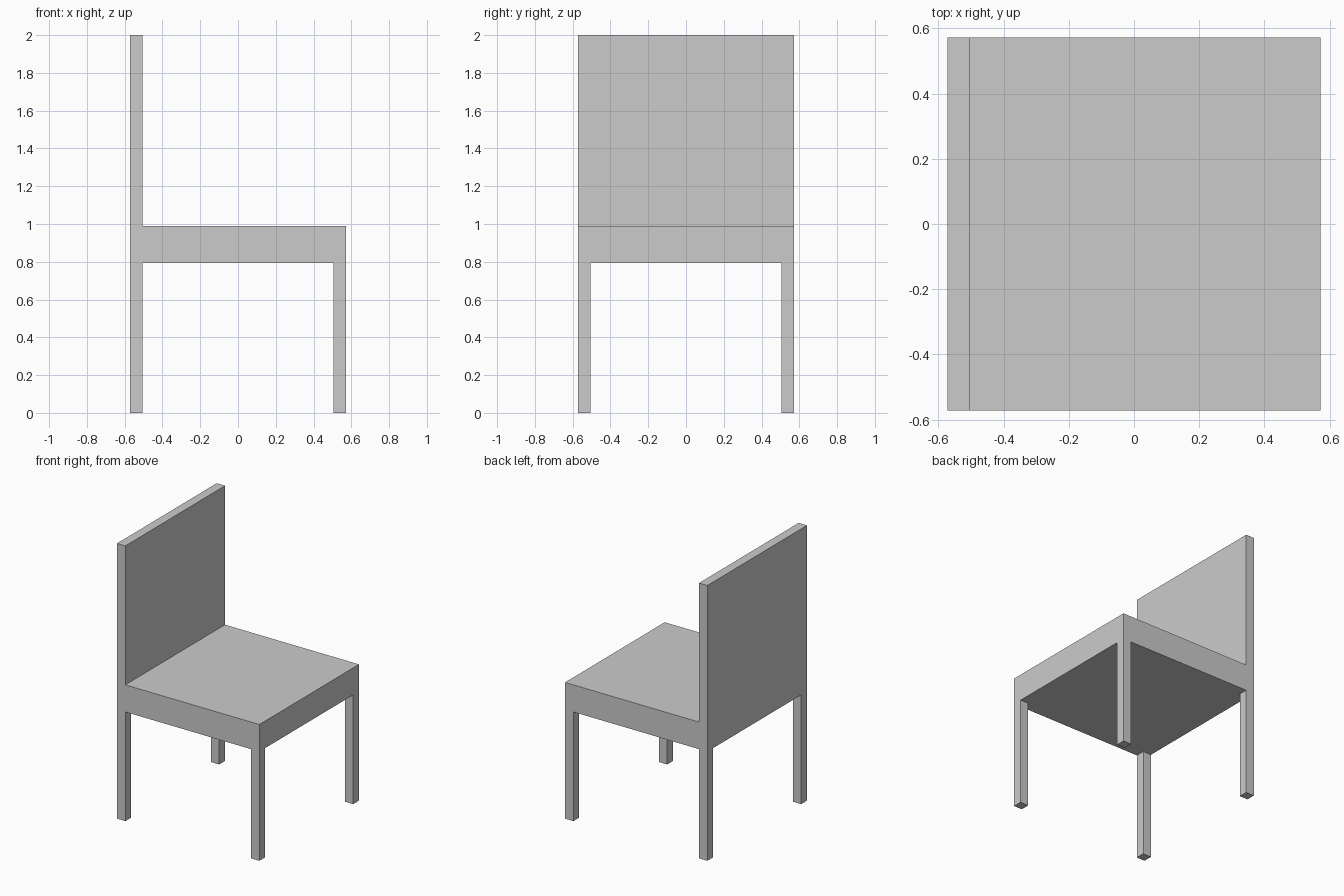
import bpy
import bmesh
from mathutils import Vector

if "Cube" in bpy.data.objects:
    bpy.data.objects.remove(bpy.data.objects["Cube"])

HALF = 0.572               # half of the square footprint
INNER = 0.505              # inner face of the legs and backrest
SEAT_BOTTOM, SEAT_TOP, HEIGHT = 0.793, 0.99, 2.0


def extrude_faces(bm, test, dz):
    """Extrude the faces that pass the test straight up or down."""
    faces = [f for f in bm.faces if test(f.normal, f.calc_center_median())]
    new = bmesh.ops.extrude_face_region(bm, geom=faces)["geom"]
    bmesh.ops.delete(bm, geom=[f for f in faces if f.is_valid], context="FACES_ONLY")
    verts = [v for v in new if isinstance(v, bmesh.types.BMVert)]
    bmesh.ops.translate(bm, verts=verts, vec=(0, 0, dz))
    bm.normal_update()


bm = bmesh.new()

# Seat slab, cut along the inner faces of the legs and backrest
bmesh.ops.create_cube(bm, size=1)
bmesh.ops.scale(bm, verts=bm.verts, vec=(2 * HALF, 2 * HALF, SEAT_TOP - SEAT_BOTTOM))
bmesh.ops.translate(bm, verts=bm.verts, vec=(0, 0, (SEAT_TOP + SEAT_BOTTOM) / 2))
for axis in (Vector((1, 0, 0)), Vector((0, 1, 0))):
    for side in (-1, 1):
        bmesh.ops.bisect_plane(bm, geom=bm.verts[:] + bm.edges[:] + bm.faces[:],
                               plane_co=axis * side * INNER, plane_no=axis)
bm.normal_update()

# Four corner legs
extrude_faces(bm, lambda n, c: n.z < -0.9 and abs(c.x) > INNER and abs(c.y) > INNER,
              -SEAT_BOTTOM)

# Backrest along the -x edge
extrude_faces(bm, lambda n, c: n.z > 0.9 and c.x < -INNER, HEIGHT - SEAT_TOP)

# Merge the flush faces into clean planes
bmesh.ops.dissolve_limit(bm, angle_limit=0.01, verts=bm.verts[:], edges=bm.edges[:])
bmesh.ops.recalc_face_normals(bm, faces=bm.faces[:])

mesh = bpy.data.meshes.new("chair")
bm.to_mesh(mesh)
bm.free()
bpy.context.collection.objects.link(bpy.data.objects.new("chair", mesh))
